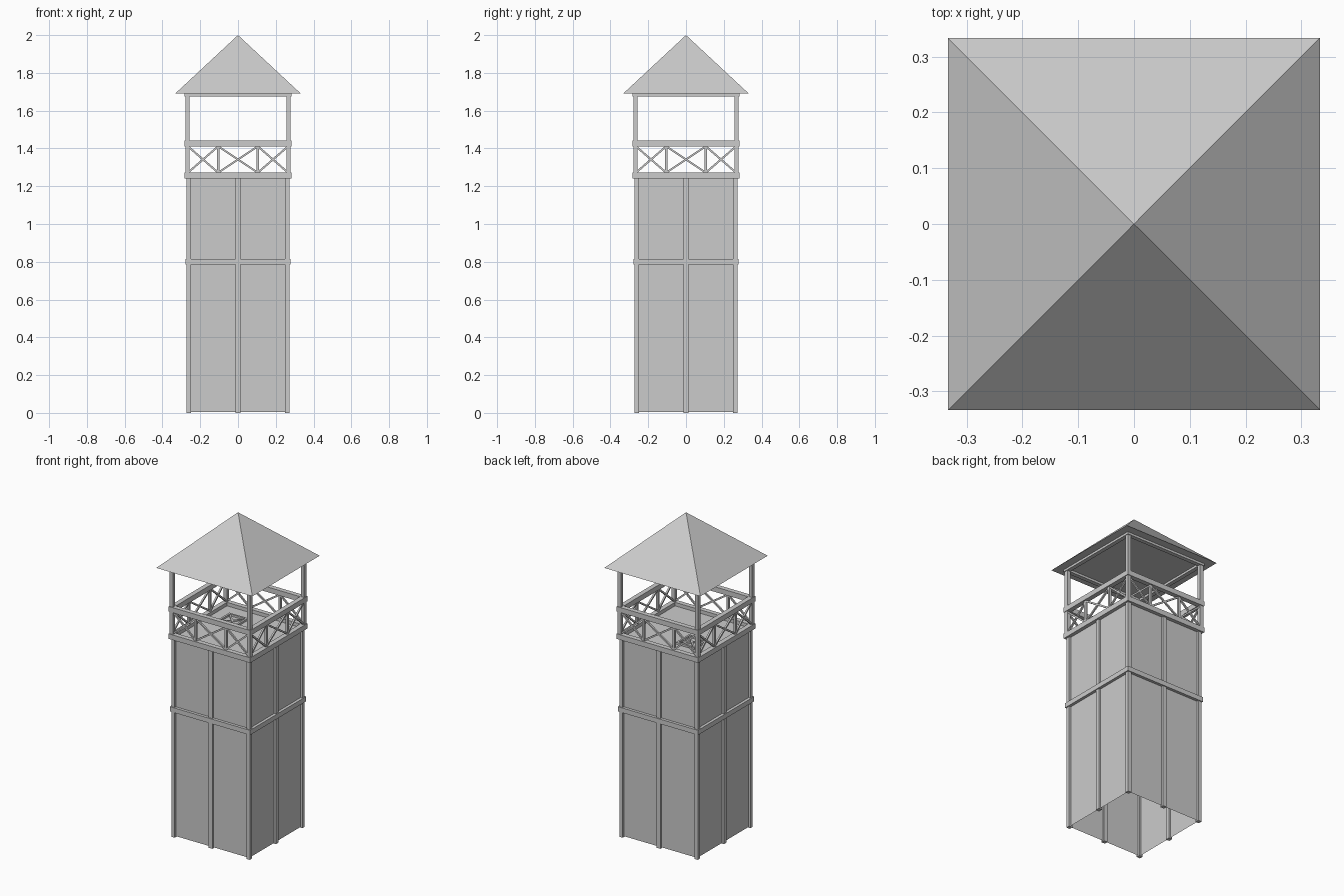
import bpy, bmesh, math
from mathutils import Vector, Matrix

if "Cube" in bpy.data.objects:
    bpy.data.objects.remove(bpy.data.objects["Cube"])


def make(name, bm):
    me = bpy.data.meshes.new(name)
    bm.to_mesh(me)
    bm.free()
    ob = bpy.data.objects.new(name, me)
    bpy.context.collection.objects.link(ob)
    return ob


def box(bm, x0, x1, y0, y1, z0, z1, rot=Matrix()):
    m = (rot @ Matrix.Translation(((x0 + x1) / 2, (y0 + y1) / 2, (z0 + z1) / 2))
         @ Matrix.Diagonal((x1 - x0, y1 - y0, z1 - z0, 1)))
    bmesh.ops.create_cube(bm, size=1, matrix=m)


def bar(bm, a, b, w, rot=Matrix()):
    a, b = Vector(a), Vector(b)
    q = (b - a).to_track_quat('X', 'Z').to_matrix().to_4x4()
    m = rot @ Matrix.Translation((a + b) / 2) @ q @ Matrix.Diagonal(((b - a).length, w, w, 1))
    bmesh.ops.create_cube(bm, size=1, matrix=m)


SIDES = [Matrix.Rotation(i * math.pi / 2, 4, 'Z') for i in range(4)]


def ring(name, outer, thick, z0, z1):
    bm = bmesh.new()
    for r in SIDES:
        box(bm, -outer, outer - thick, -outer, -outer + thick, z0, z1, r)
    return make(name, bm)


# thin wall panels, open at the bottom
bm = bmesh.new()
for r in SIDES:
    vs = [bm.verts.new(r @ Vector((x, -0.26, z)))
          for x, z in ((-0.26, 0.005), (0.26, 0.005), (0.26, 1.245), (-0.26, 1.245))]
    bm.faces.new(vs)
make("tower_walls", bm)

# timber posts on corners and wall centres
bm = bmesh.new()
for r in SIDES:
    box(bm, -0.272, -0.248, -0.272, -0.248, 0, 1.245, r)
    box(bm, -0.013, 0.013, -0.272, -0.248, 0, 1.245, r)
make("tower_posts", bm)

# horizontal timber rings
ring("middle_beams", 0.278, 0.03, 0.785, 0.815)
ring("platform_beams", 0.283, 0.03, 1.24, 1.272)
ring("handrail", 0.283, 0.03, 1.411, 1.443)
ring("roof_beams", 0.283, 0.026, 1.676, 1.692)

# platform floor
bm = bmesh.new()
box(bm, -0.26, 0.26, -0.26, 0.26, 1.235, 1.25)
make("platform_floor", bm)

# floor hatch with crossed battens
bm = bmesh.new()
cx, cy, h, z = -0.11, 0.1, 0.065, 1.253
T = Matrix.Translation((cx, cy, 0))
for r in SIDES:
    box(bm, -h, h - 0.012, -h, -h + 0.012, 1.248, 1.262, T @ r)
for s in (1, -1):
    bar(bm, (-h + 0.01, -s * (h - 0.01), z), (h - 0.01, s * (h - 0.01), z), 0.01, T)
make("floor_hatch", bm)

# posts carrying the roof
bm = bmesh.new()
for r in SIDES:
    box(bm, -0.279, -0.256, -0.279, -0.256, 1.25, 1.68, r)
make("roof_posts", bm)

# railing uprights and cross braces
bm = bmesh.new()
for r in SIDES:
    for x in (-0.105, 0.105):
        box(bm, x - 0.007, x + 0.007, -0.275, -0.261, 1.27, 1.413, r)
    for x0, x1 in ((-0.265, -0.105), (-0.105, 0.105), (0.105, 0.265)):
        bar(bm, (x0, -0.268, 1.272), (x1, -0.268, 1.411), 0.01, r)
        bar(bm, (x0, -0.268, 1.411), (x1, -0.268, 1.272), 0.01, r)
make("railing_braces", bm)

# pyramid roof
bm = bmesh.new()
bmesh.ops.create_cone(bm, cap_ends=True, segments=4, radius1=0.333 * math.sqrt(2), radius2=0,
                      depth=0.31, matrix=Matrix.Translation((0, 0, 1.845)) @ Matrix.Rotation(math.pi / 4, 4, 'Z'))
make("roof", bm)
